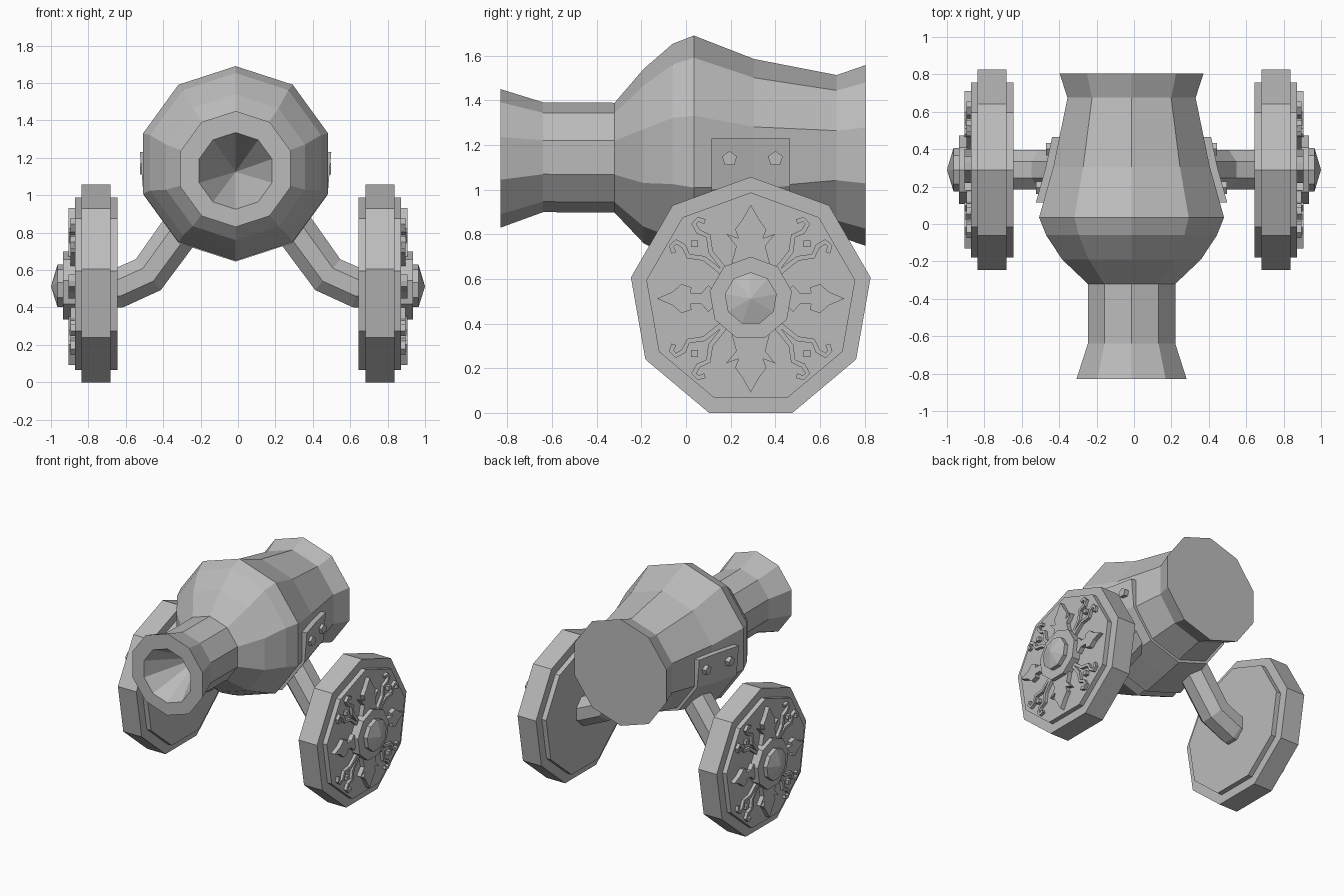
import bpy, bmesh, math
from mathutils import Vector

if "Cube" in bpy.data.objects:
    bpy.data.objects.remove(bpy.data.objects["Cube"], do_unlink=True)

metal = bpy.data.materials.new("plain grey")
metal.use_nodes = True
GREY = (0.5, 0.5, 0.5, 1)
metal.diffuse_color = GREY
metal.node_tree.nodes["Principled BSDF"].inputs["Base Color"].default_value = GREY

WY, WZ = 0.29, 0.512      # wheel centre
BX = -0.013               # barrel axis


def loft(name, rings):
    """Skin a list of equal-length point loops and cap both ends."""
    bm = bmesh.new()
    loops = [[bm.verts.new(p) for p in ring] for ring in rings]
    n = len(loops[0])
    for a, b in zip(loops, loops[1:]):
        for i in range(n):
            j = (i + 1) % n
            bm.faces.new((a[i], a[j], b[j], b[i]))
    for end, ring in ((loops[0], rings[0]), (loops[-1], rings[-1])):
        if (Vector(ring[0]) - Vector(ring[1])).length > 1e-4:
            bm.faces.new(end)
    bmesh.ops.remove_doubles(bm, verts=bm.verts, dist=1e-5)
    bmesh.ops.recalc_face_normals(bm, faces=bm.faces)
    mesh = bpy.data.meshes.new(name)
    bm.to_mesh(mesh)
    bm.free()
    mesh.materials.append(metal)
    obj = bpy.data.objects.new(name, mesh)
    bpy.context.collection.objects.link(obj)
    return obj


def turn_x(name, profile, n, cy, cz, s):
    """Turned part along x from (x, radius) pairs, one corner up."""
    loft(name, [[(s * x, cy + r * math.sin(math.tau * i / n),
                  cz + r * math.cos(math.tau * i / n)) for i in range(n)]
                for x, r in profile])


def plate(name, outline, x0, x1, s):
    """Flat outline in wheel coordinates (y, z), extruded along x."""
    loft(name, [[(s * x, WY + u, WZ + v) for u, v in outline] for x in (x0, x1)])


def ribbon(path, w):
    """Outline of a tapering strip that follows a path."""
    pts = [Vector(p) for p in path]
    left, right = [], []
    for i, p in enumerate(pts):
        d = (pts[min(i + 1, len(pts) - 1)] - pts[max(i - 1, 0)]).normalized()
        off = Vector((-d.y, d.x)) * w
        left.append(p + off)
        right.append(p - off)
    return left + right[::-1]


# Barrel: (y, radius, axis height), starting at the bottom of the bore
barrel = [(-0.45, 0, 1.125), (-0.83, 0.205, 1.13), (-0.83, 0.31, 1.14),
          (-0.64, 0.246, 1.145), (-0.32, 0.246, 1.143), (-0.19, 0.39, 1.15),
          (-0.06, 0.48, 1.173), (0.035, 0.52, 1.17), (0.305, 0.44, 1.145),
          (0.675, 0.36, 1.153), (0.805, 0.405, 1.153)]
loft("barrel", [[(BX + r * math.sin(math.tau * i / 10), y,
                  cz + r * math.cos(math.tau * i / 10)) for i in range(10)]
                for y, r, cz in barrel])


# Cradle wrapped around the lower half of the barrel
def cradle_ring(y, r, cz):
    def arc(side, low):
        pts = [(0.951 * r + side, 1.23)]
        for k in (3, 4, 5, 6, 7):
            a = math.tau * k / 10
            q = r + low
            pts.append((q * math.sin(a), cz + q * math.cos(a)))
        return pts + [(-pts[0][0], 1.23)]
    loop = arc(0.04, 0.022) + arc(-0.03, -0.03)[::-1]
    return [(BX + x, y, z) for x, z in loop]


loft("barrel_cradle", [cradle_ring(0.115, 0.496, 1.163),
                       cradle_ring(0.305, 0.44, 1.145),
                       cradle_ring(0.465, 0.405, 1.149)])

# Ornament outlines: (distance from hub, half width)
barbed_leaf = [(0.16, 0.085), (0.235, 0.065), (0.29, 0.11), (0.27, 0.055),
               (0.31, 0.07), (0.35, 0.04)]
necked_leaf = [(0.16, 0.03), (0.19, 0.06), (0.22, 0.025), (0.27, 0.025),
               (0.265, 0.05), (0.31, 0.065), (0.35, 0.03)]
scroll = [(0.10, 0.11), (0.145, 0.165), (0.18, 0.21), (0.19, 0.28),
          (0.235, 0.30), (0.255, 0.335), (0.235, 0.355), (0.205, 0.345)]

for s, side in ((1, "left"), (-1, "right")):
    # Wheel with a raised disc on each face, hub and pointed cap
    turn_x(side + "_wheel", [(0.645, 0.475), (0.682, 0.475), (0.682, 0.545),
                             (0.837, 0.545), (0.837, 0.475), (0.872, 0.475)],
           9, WY, WZ, s)
    turn_x(side + "_hub", [(0.86, 0.187), (0.935, 0.187)], 9, WY, WZ, s)
    turn_x(side + "_hub_cap", [(0.93, 0.118), (0.965, 0.118), (1.0, 0)],
           9, WY, WZ, s)

    # Four leaves around the hub
    for k in range(4):
        half = necked_leaf if k % 2 else barbed_leaf
        outline = half + [(0.42, 0)] + [(r, -w) for r, w in half[::-1]]
        c, d = math.cos(k * math.pi / 2), math.sin(k * math.pi / 2)
        plate(f"{side}_wheel_leaf_{k + 1}",
              [(r * d + w * c, r * c - w * d) for r, w in outline],
              0.865, 0.905, s)

    # Paired scrolls and a small square stud on each diagonal
    for k, (a, b) in enumerate(((1, 1), (-1, 1), (-1, -1), (1, -1))):
        for t, path in (("a", scroll), ("b", [(v, u) for u, v in scroll])):
            plate(f"{side}_wheel_scroll_{k + 1}{t}",
                  ribbon([(a * u, b * v) for u, v in path], 0.011),
                  0.865, 0.895, s)
        plate(f"{side}_wheel_stud_{k + 1}",
              [(a * 0.252 + i * 0.015, b * 0.246 + j * 0.015)
               for i, j in ((-1, -1), (1, -1), (1, 1), (-1, 1))],
              0.865, 0.9, s)

    # Bent axle arm from the wheel up to the cradle
    path = [Vector(p) for p in ((0.67, 0.505), (0.635, 0.505), (0.48, 0.575),
                                (0.32, 0.795), (0.22, 0.93))]
    rings = []
    for i, p in enumerate(path):
        before = (p - path[max(i - 1, 0)]).normalized()
        after = (path[min(i + 1, 4)] - p).normalized()
        d = (before + after).normalized()
        ring = []
        for k in range(8):
            a = math.tau * (k + 0.5) / 8
            u, v = 0.115 * math.cos(a), 0.115 * math.sin(a)
            ring.append((s * (p.x + d.y * u), WY + v, p.y - d.x * u))
        rings.append(ring)
    loft(side + "_axle_arm", rings)

    # Five-sided bolts on the cradle cheeks
    for k, (y, x) in enumerate(((0.195, 0.492), (0.40, 0.44))):
        x += BX * s
        turn_x(f"{side}_bolt_{k + 1}", [(x - 0.03, 0.035), (x + 0.018, 0.035)],
               5, y, 1.138, s)
